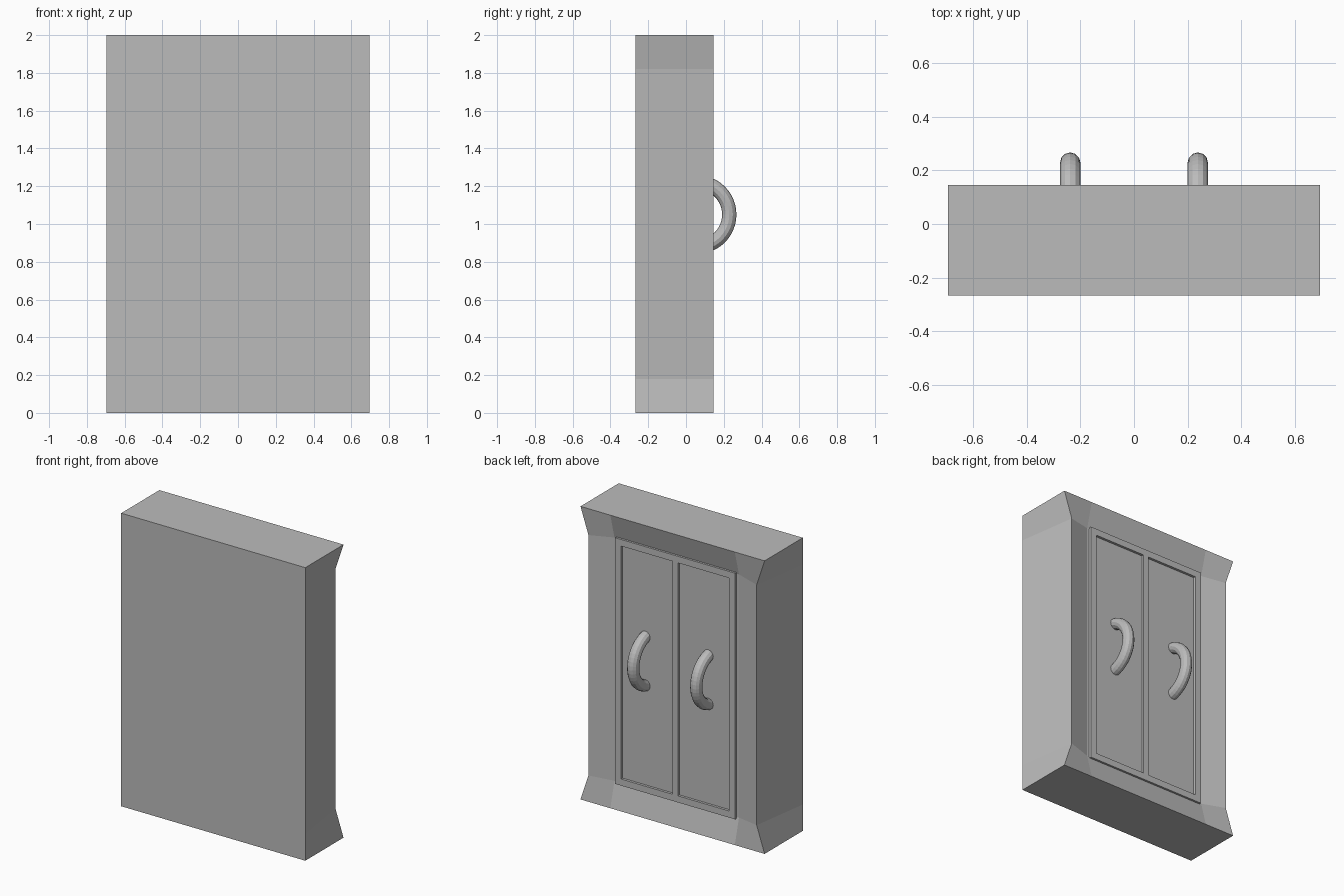
import bpy, bmesh
from math import pi
from mathutils import Matrix

cube = bpy.data.objects.get("Cube")
if cube:
    bpy.data.objects.remove(cube, do_unlink=True)

grey = bpy.data.materials.new("plain_grey")
grey.use_nodes = True
colour = (0.5, 0.5, 0.5, 1)
grey.diffuse_color = colour
grey.node_tree.nodes["Principled BSDF"].inputs["Base Color"].default_value = colour

FRONT, BACK, RECESS = -0.267, 0.145, 0.1
HALF = 0.695


def finish(name, bm):
    bmesh.ops.recalc_face_normals(bm, faces=bm.faces)
    mesh = bpy.data.meshes.new(name)
    bm.to_mesh(mesh)
    bm.free()
    mesh.materials.append(grey)
    obj = bpy.data.objects.new(name, mesh)
    bpy.context.collection.objects.link(obj)
    return obj


def box(name, x0, x1, y0, y1, z0, z1):
    bm = bmesh.new()
    bmesh.ops.create_cube(bm, size=1)
    size = Matrix.Diagonal((x1 - x0, y1 - y0, z1 - z0, 1))
    place = Matrix.Translation(((x0 + x1) / 2, (y0 + y1) / 2, (z0 + z1) / 2))
    bm.transform(place @ size)
    return finish(name, bm)


# Cabinet body: two 4 x 4 grids, the back one waisted and sunk in the middle
def back_point(i, k):
    sx, sz = (-1 if i < 2 else 1), (-1 if k < 2 else 1)
    side, end = i in (0, 3), k in (0, 3)
    if side:
        x = HALF if end else HALF - 0.06
    else:
        x = 0.47
    z = 1 if end else (0.82 if side else 0.83)
    y = BACK if side or end else RECESS
    return sx * x, y, 1 + sz * z


def front_point(i, k):
    x = (-HALF, -0.47, 0.47, HALF)[i]
    return x, FRONT, (0, 0.18, 1.82, 2)[k]


bm = bmesh.new()
back, front = ({(i, k): bm.verts.new(f(i, k)) for i in range(4) for k in range(4)}
               for f in (back_point, front_point))
for grid in (back, front):
    for i in range(3):
        for k in range(3):
            bm.faces.new([grid[i, k], grid[i + 1, k], grid[i + 1, k + 1], grid[i, k + 1]])
for n in range(3):
    for e in (0, 3):
        for a, b in (((e, n), (e, n + 1)), ((n, e), (n + 1, e))):
            bm.faces.new([front[a], front[b], back[b], back[a]])
finish("cabinet_body", bm)

# Door frame: three uprights and two rails per door, standing proud
FACE, LOW, HIGH, EDGE, BAR = 0.117, 0.16, 1.84, 0.453, 0.045
MID = 0.02
box("centre_upright", -MID, MID, 0, FACE, LOW, HIGH)
for side, s in (("left", 1), ("right", -1)):
    def span(a, b):
        return sorted((s * a, s * b))
    box(side + "_upright", *span(EDGE - BAR, EDGE), 0, FACE, LOW, HIGH)
    box(side + "_bottom_rail", *span(MID, EDGE - BAR), 0, FACE, LOW, LOW + BAR)
    box(side + "_top_rail", *span(MID, EDGE - BAR), 0, FACE, HIGH - BAR, HIGH)

    # Curved handle, its ring partly sunk in the door
    bpy.ops.mesh.primitive_torus_add(
        location=(s * 0.238, 0.058, 1.05), rotation=(0, pi / 2, 0),
        major_radius=0.171, minor_radius=0.038,
        major_segments=48, minor_segments=12)
    handle = bpy.context.object
    handle.name = side + "_handle"
    handle.data.materials.append(grey)
